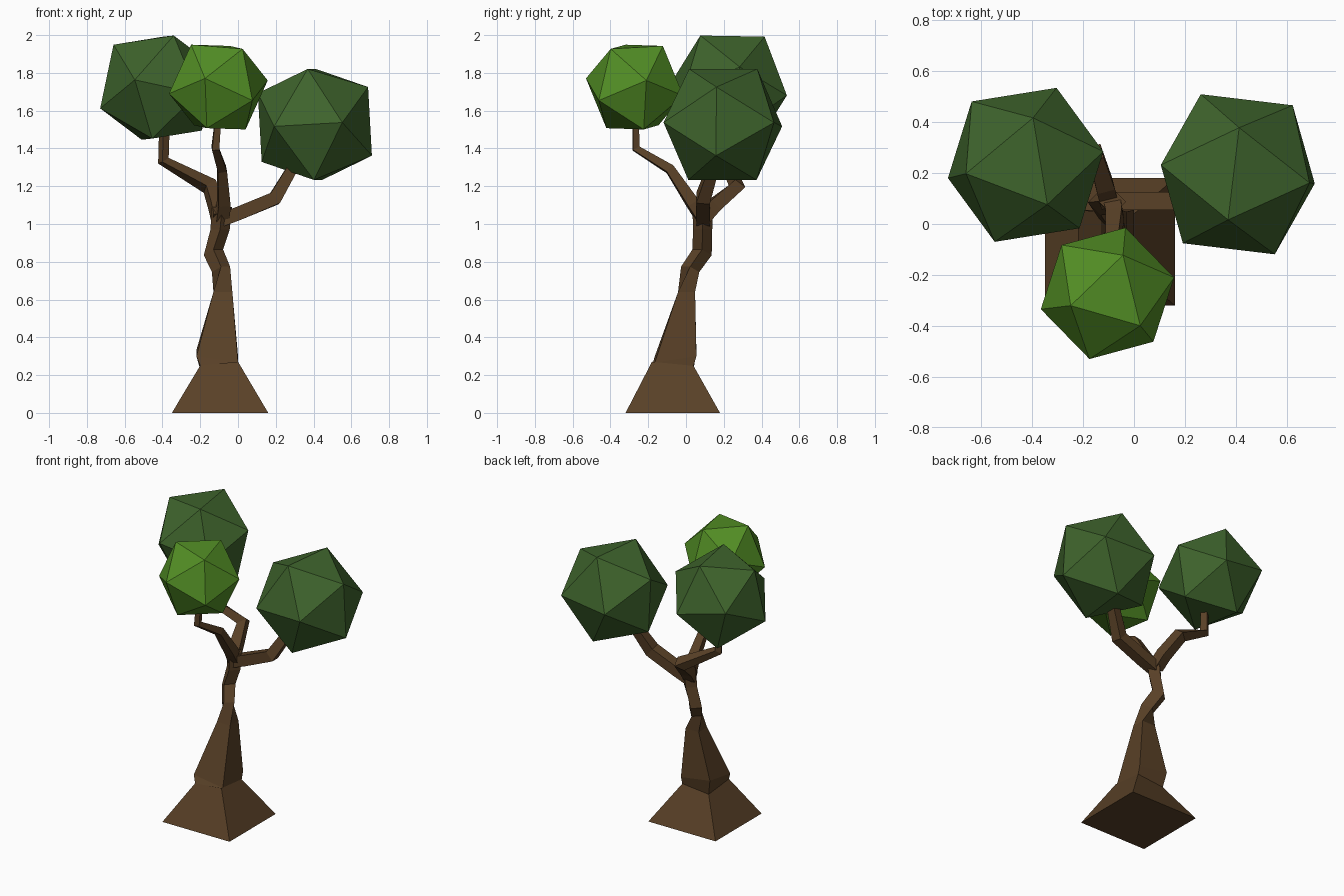
import bpy, bmesh
from math import sin, cos, pi, radians, sqrt
from mathutils import Vector, Matrix

if "Cube" in bpy.data.objects:
    bpy.data.objects.remove(bpy.data.objects["Cube"])


def material(name, color):
    m = bpy.data.materials.new(name)
    m.diffuse_color = (*color, 1)
    m.use_nodes = True
    m.node_tree.nodes["Principled BSDF"].inputs["Base Color"].default_value = m.diffuse_color
    return m


BARK = material("bark", (0.10, 0.052, 0.02))
DARK_LEAF = material("dark_leaf", (0.048, 0.125, 0.025))
LIGHT_LEAF = material("light_leaf", (0.085, 0.27, 0.018))


def finish(name, bm, mat):
    bmesh.ops.recalc_face_normals(bm, faces=bm.faces)
    me = bpy.data.meshes.new(name)
    bm.to_mesh(me)
    bm.free()
    me.materials.append(mat)
    ob = bpy.data.objects.new(name, me)
    bpy.context.collection.objects.link(ob)
    return ob


def loft(name, rings, mat):
    """Skin a closed solid through rings of equal point count."""
    bm = bmesh.new()
    loops = [[bm.verts.new(p) for p in ring] for ring in rings]
    n = len(loops[0])
    for a, b in zip(loops, loops[1:]):
        for i in range(n):
            j = (i + 1) % n
            bm.faces.new((a[i], a[j], b[j], b[i]))
    bm.faces.new(loops[0][::-1])
    bm.faces.new(loops[-1])
    return finish(name, bm, mat)


def square(cx, cy, z, hx, hy, rot=0, slope=0):
    """Four-sided trunk section, optionally turned and tilted."""
    pts = []
    for k in range(4):
        a = pi / 4 + k * pi / 2 + radians(rot)
        dx, dy = hx * sqrt(2) * cos(a), hy * sqrt(2) * sin(a)
        pts.append((cx + dx, cy + dy, z + slope * (dx - dy)))
    return pts


def branch(name, path, halves):
    """Square tapered tube along a bent path with mitred corners."""
    pts = [Vector(p) for p in path]
    dirs = [(b - a).normalized() for a, b in zip(pts, pts[1:])]
    side = dirs[0].cross(Vector((0, 0, 1))).normalized()
    rings = []
    for i, (p, h) in enumerate(zip(pts, halves)):
        t = (dirs[max(i - 1, 0)] + dirs[min(i, len(dirs) - 1)]).normalized()
        side = (side - t * side.dot(t)).normalized()
        up = side.cross(t)
        rings.append([p + side * h * u + up * h * v
                      for u, v in ((1, 1), (-1, 1), (-1, -1), (1, -1))])
    return loft(name, rings, BARK)


def basis(a, b):
    x = a.normalized()
    z = a.cross(b).normalized()
    return Matrix((x, z.cross(x), z)).transposed()


def foliage(name, center, radius, corner_a, corner_b, mat):
    """Icosahedron turned so two neighbouring corners point as given."""
    bm = bmesh.new()
    bmesh.ops.create_icosphere(bm, subdivisions=1, radius=radius)
    bm.edges.ensure_lookup_table()
    v, w = bm.edges[0].verts
    turn = basis(Vector(corner_a), Vector(corner_b)) @ basis(v.co, w.co).transposed()
    bm.transform(Matrix.Translation(center) @ turn.to_4x4())
    return finish(name, bm, mat)


# Trunk with flared square foot, twisting near the top
loft("trunk", [
    square(-0.095, -0.07, 0.00, 0.255, 0.25),
    square(-0.10, -0.07, 0.25, 0.10, 0.11, 0, 0.1),
    square(-0.11, -0.055, 0.30, 0.11, 0.11, 0, -0.15),
    square(-0.08, 0.003, 0.64, 0.05, 0.045),
    square(-0.09, 0.022, 0.76, 0.034, 0.034, 45, 0.3),
    square(-0.13, 0.085, 0.85, 0.036, 0.036, 45, 0.3),
    square(-0.095, 0.088, 0.97, 0.036, 0.036, 45),
    square(-0.085, 0.088, 1.09, 0.038, 0.038, 45),
], BARK)

# Branches
branch("right_branch", [(-0.09, 0.09, 1.02), (0.0, 0.09, 1.055),
                        (0.195, 0.09, 1.135), (0.32, 0.16, 1.35)],
       [0.035, 0.036, 0.036, 0.026])
branch("left_branch", [(-0.10, 0.09, 1.03), (-0.115, 0.15, 1.10), (-0.15, 0.27, 1.20),
                       (-0.395, 0.21, 1.335), (-0.39, 0.22, 1.50)],
       [0.035, 0.036, 0.034, 0.023, 0.02])
branch("front_branch", [(-0.085, 0.09, 1.03), (-0.075, 0.035, 1.11), (-0.085, -0.085, 1.29),
                        (-0.12, -0.265, 1.40), (-0.107, -0.265, 1.54)],
       [0.035, 0.032, 0.024, 0.019, 0.016])

# Foliage
foliage("right_foliage", (0.407, 0.195, 1.527), 0.346,
        (-0.215, -0.27, -0.01), (0.138, -0.32, 0.01), DARK_LEAF)
foliage("left_foliage", (-0.425, 0.232, 1.722), 0.328,
        (-0.305, -0.052, -0.11), (-0.124, -0.302, 0.04), DARK_LEAF)
foliage("front_foliage", (-0.104, -0.272, 1.725), 0.271,
        (-0.261, -0.062, -0.035), (-0.076, -0.258, 0.045), LIGHT_LEAF)
